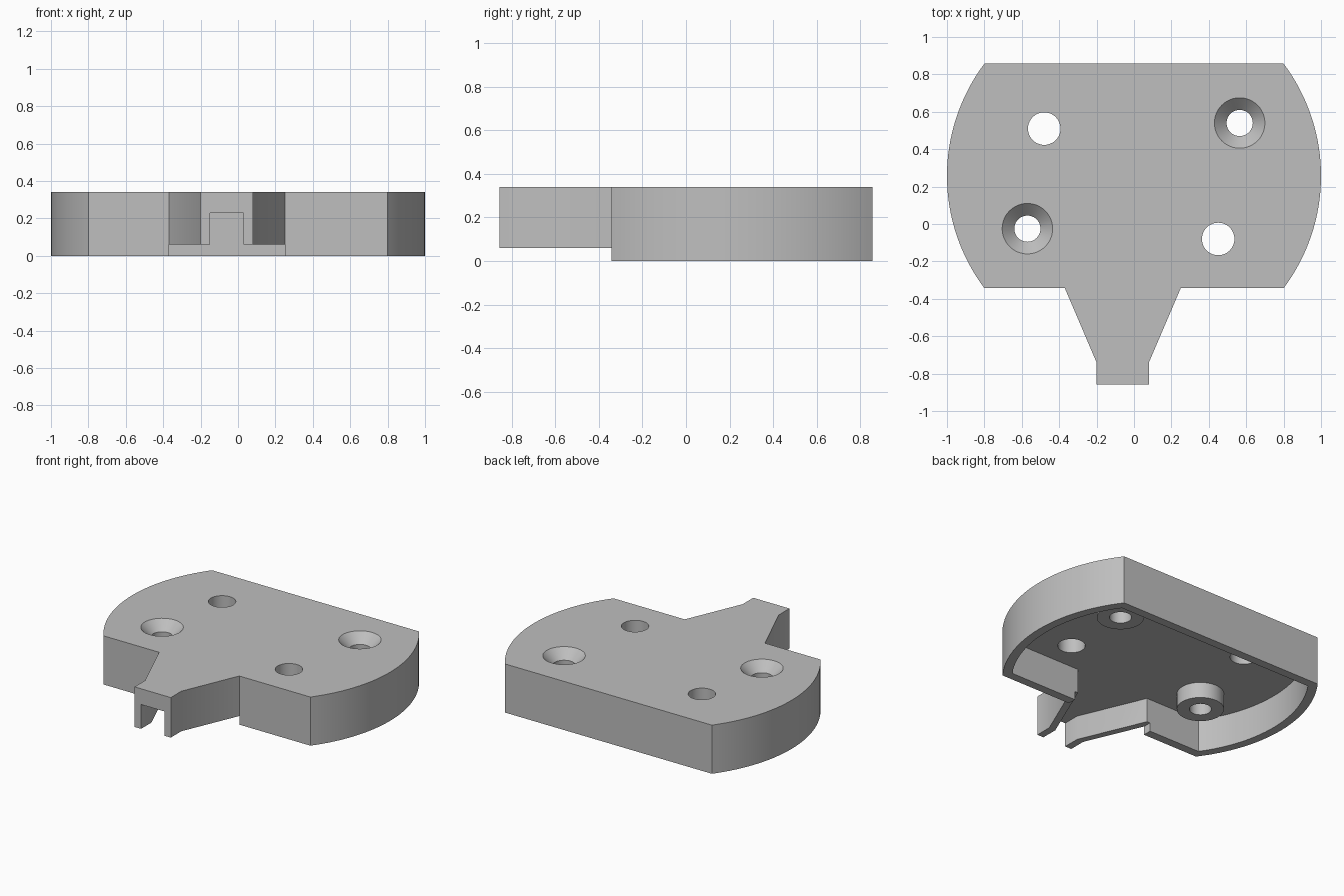
import bpy, bmesh, math

if "Cube" in bpy.data.objects:
    bpy.data.objects.remove(bpy.data.objects["Cube"], do_unlink=True)

TOP, ROOF, LIP = 0.34, 0.23, 0.06   # top face, underside of roof, bottom of spout
MID_Y = 0.257                       # centre of the rounded housing
FRONT = -0.857                      # tip of the spout

grey = bpy.data.materials.new("plain_grey")
grey.use_nodes = True
colour = (0.52, 0.52, 0.52, 1)
grey.diffuse_color = colour
grey.node_tree.nodes["Principled BSDF"].inputs["Base Color"].default_value = colour


def solid(name, rings):
    """Closed solid skinned through matching rings of points."""
    bm = bmesh.new()
    loops = [[bm.verts.new(p) for p in ring] for ring in rings]
    bm.faces.new(loops[0])
    bm.faces.new(loops[-1])
    for low, high in zip(loops, loops[1:]):
        for i in range(len(low)):
            bm.faces.new((low[i - 1], low[i], high[i], high[i - 1]))
    bmesh.ops.recalc_face_normals(bm, faces=bm.faces)
    mesh = bpy.data.meshes.new(name)
    bm.to_mesh(mesh)
    bm.free()
    mesh.materials.append(grey)
    obj = bpy.data.objects.new(name, mesh)
    bpy.context.collection.objects.link(obj)
    return obj


def prism(name, outline, z0, z1):
    return solid(name, [[(x, y, z) for x, y in outline] for z in (z0, z1)])


def lathe(name, x, y, profile, sides=48):
    turn = [2 * math.pi * i / sides for i in range(sides)]
    return solid(name, [[(x + r * math.cos(a), y + r * math.sin(a), z) for a in turn]
                        for r, z in profile])


def combine(target, tool, operation):
    mod = target.modifiers.new(operation, "BOOLEAN")
    mod.operation, mod.object, mod.solver = operation, tool, "EXACT"
    bpy.context.view_layer.objects.active = target
    bpy.ops.object.modifier_apply(modifier=mod.name)
    bpy.data.objects.remove(tool, do_unlink=True)


def rounded_outline(radius, half_depth, steps=32):
    """Circle with its front and back cut straight."""
    limit = math.asin(half_depth / radius)
    angles = [limit * (2 * i / steps - 1) for i in range(steps + 1)]
    arc = [(radius * math.cos(a), radius * math.sin(a)) for a in angles]
    return ([(x, MID_Y + y) for x, y in arc]
            + [(-x, MID_Y + y) for x, y in reversed(arc)])


# Outer housing with the opening in its front wall
housing = prism("housing", rounded_outline(1.0, 0.6), 0, TOP)
opening = [(-0.37, -0.45), (0.25, -0.45), (0.25, -0.2), (-0.37, -0.2)]
combine(housing, prism("opening_cutter", opening, -0.1, LIP), "DIFFERENCE")

# Tapered spout
spout = [(-0.2, FRONT), (0.08, FRONT), (0.08, -0.74), (0.25, -0.343),
         (0.25, -0.3), (-0.37, -0.3), (-0.37, -0.343), (-0.2, -0.74)]
combine(housing, prism("spout", spout, LIP, TOP), "UNION")

# Hollow underside continuing through the spout as a channel
channel = [(-0.345, -0.283), (-0.15, -0.74), (-0.15, -1),
           (0.03, -1), (0.03, -0.74), (0.225, -0.283)]
hollow = rounded_outline(0.94, 0.54) + channel
combine(housing, prism("hollow_cutter", hollow, -0.1, ROOF), "DIFFERENCE")

# Screw bosses with countersunk holes
for x, y in ((0.565, 0.54), (-0.57, -0.025)):
    combine(housing, lathe("boss", x, y, [(0.15, 0.12), (0.15, 0.27)]), "UNION")
    sink = [(0.07, 0), (0.07, 0.275), (0.195, 0.4)]
    combine(housing, lathe("sink_cutter", x, y, sink), "DIFFERENCE")

# Plain through holes
for x, y in ((-0.48, 0.51), (0.45, -0.08)):
    combine(housing, lathe("hole_cutter", x, y, [(0.087, 0.1), (0.087, 0.4)]), "DIFFERENCE")

bpy.ops.object.select_all(action="DESELECT")
housing.select_set(True)
bpy.context.view_layer.objects.active = housing
bpy.ops.object.shade_smooth_by_angle(angle=math.radians(25))
